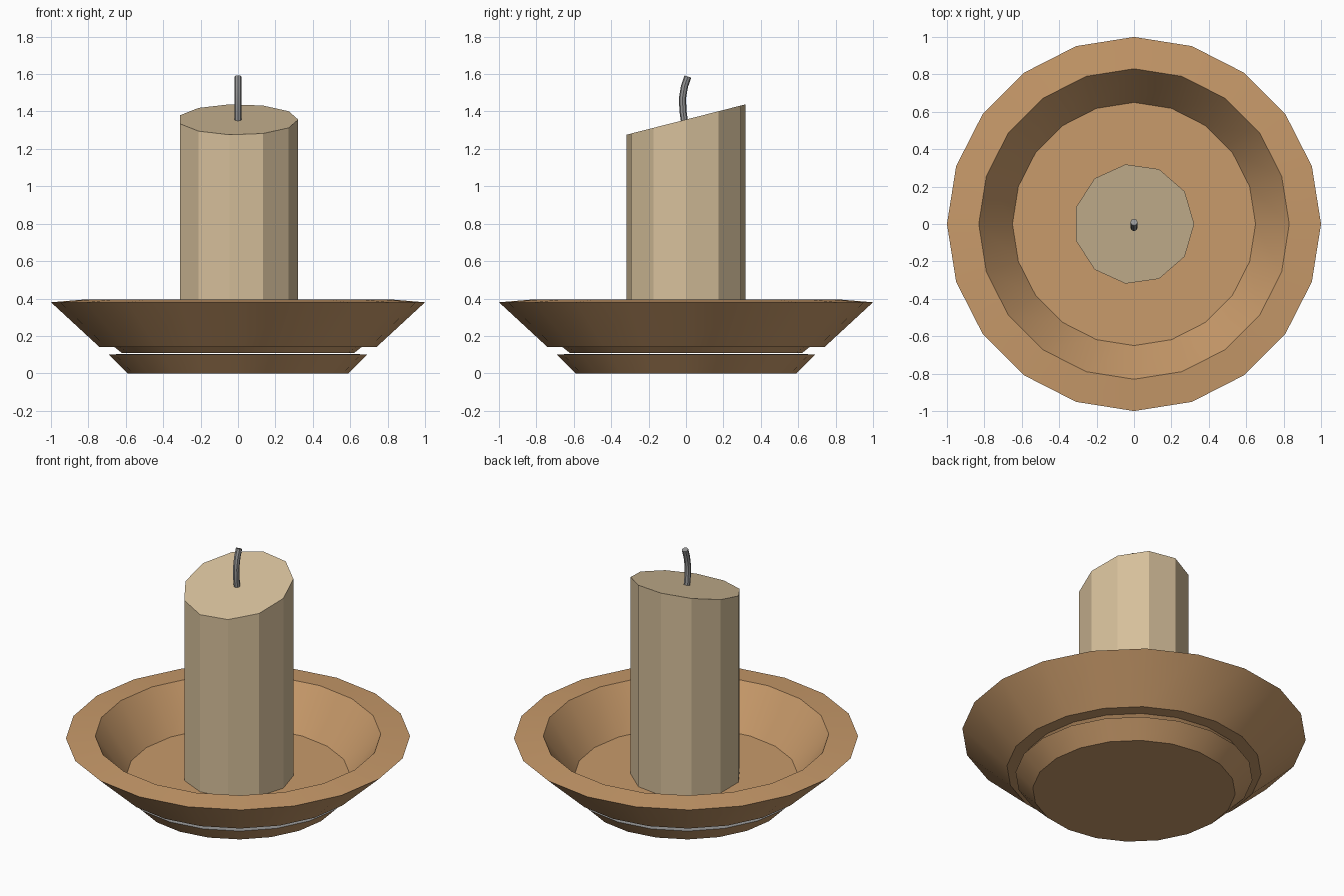
import bpy, bmesh, math
from mathutils import Vector

if "Cube" in bpy.data.objects:
    bpy.data.objects.remove(bpy.data.objects["Cube"])


def material(name, rgb):
    m = bpy.data.materials.new(name)
    m.diffuse_color = (*rgb, 1)
    m.use_nodes = True
    m.node_tree.nodes["Principled BSDF"].inputs["Base Color"].default_value = m.diffuse_color
    return m


clay = material("tan_clay", (0.58, 0.325, 0.145))
wax = material("cream_wax", (0.68, 0.53, 0.33))
grey = material("wick_grey", (0.31, 0.31, 0.31))


def add_object(name, bm, mats, smooth=False):
    bmesh.ops.recalc_face_normals(bm, faces=bm.faces[:])
    me = bpy.data.meshes.new(name)
    bm.to_mesh(me)
    bm.free()
    for m in mats:
        me.materials.append(m)
    ob = bpy.data.objects.new(name, me)
    bpy.context.collection.objects.link(ob)
    if smooth:
        bpy.ops.object.select_all(action='DESELECT')
        ob.select_set(True)
        bpy.context.view_layer.objects.active = ob
        bpy.ops.object.shade_smooth_by_angle(angle=math.radians(30))
    return ob


def skin(rings):
    """Join rings of points into a capped solid."""
    bm = bmesh.new()
    vs = [[bm.verts.new(p) for p in r] for r in rings]
    n = len(vs[0])
    for a, b in zip(vs, vs[1:]):
        for i in range(n):
            j = (i + 1) % n
            bm.faces.new((a[i], a[j], b[j], b[i]))
    bm.faces.new(vs[0][::-1])
    bm.faces.new(vs[-1])
    return bm


def circle(r, z, n):
    return [(r * math.cos(math.tau * i / n), r * math.sin(math.tau * i / n), z)
            for i in range(n)]


SIDES = 20

# foot ring, with a pale upper face in the narrow gap
foot = skin([circle(r, z, SIDES) for r, z in
             [(0.59, 0), (0.69, 0.10), (0.62, 0.104)]])
foot.normal_update()
for f in foot.faces:
    if f.calc_center_median().z > 0.1:
        f.material_index = 1
add_object("foot", foot, [clay, grey], True)

# dish: neck under the bowl, flared wall, rim, inner wall and floor
dish = skin([circle(r, z, SIDES) for r, z in
             [(0.62, 0.108), (0.66, 0.14), (0.74, 0.14), (1.0, 0.38),
              (0.83, 0.394), (0.65, 0.14)]])
add_object("dish", dish, [clay], True)

# candle with slanted top
base = circle(0.322, 0.13, 11)
top = [(x, y, 1.357 + 0.255 * y) for x, y, z in base]
add_object("candle", skin([base, top]), [wax])

# bent wick
path = [Vector((0, y, z)) for y, z in
        [(-0.004, 1.32), (-0.016, 1.40), (-0.019, 1.47),
         (-0.008, 1.535), (0.010, 1.587)]]
rings = []
for i, p in enumerate(path):
    t = (path[min(i + 1, len(path) - 1)] - path[max(i - 1, 0)]).normalized()
    side = Vector((1, 0, 0))
    other = t.cross(side)
    rings.append([p + 0.019 * (side * math.cos(math.tau * k / 8)
                               + other * math.sin(math.tau * k / 8))
                  for k in range(8)])
add_object("wick", skin(rings), [grey], True)
